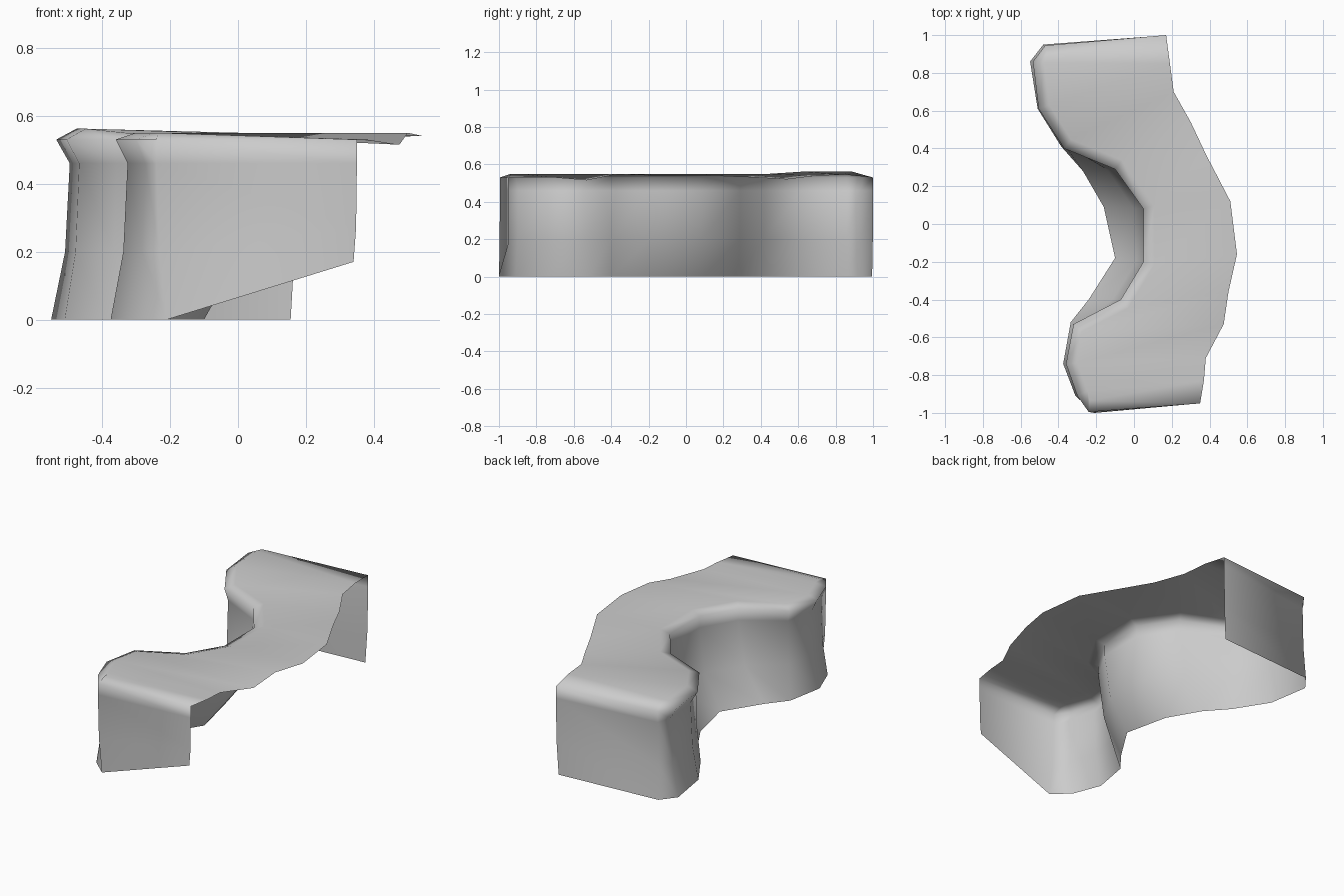
import bpy
import bmesh
from mathutils import Vector

cube = bpy.data.objects.get("Cube")
if cube:
    bpy.data.objects.remove(cube, do_unlink=True)

stone = bpy.data.materials.new("grey_stone")
stone.use_nodes = True
GREY = (0.6, 0.6, 0.6, 1)
stone.diffuse_color = GREY
stone.node_tree.nodes["Principled BSDF"].inputs["Base Color"].default_value = GREY

# Stations along the wall: foot (x, y), lip (x, y), overhang, rear edge (x, y, z)
STATIONS = [
    ((0.34, -0.95), (0.35, -0.95), 0, (0.35, -0.95, 0.53)),
    ((-0.21, -1.0), (-0.24, -0.995), 0, (0.35, -0.95, 0.53)),
    ((-0.31, -0.91), (-0.30, -0.91), 0.03, (0.37, -0.83, 0.53)),
    ((-0.375, -0.74), (-0.36, -0.74), 0.035, (0.38, -0.71, 0.53)),
    ((-0.335, -0.52), (-0.32, -0.53), 0.03, (0.475, -0.53, 0.515)),
    ((-0.24, -0.40), (-0.07, -0.40), 0, (0.50, -0.36, 0.55)),
    ((-0.10, -0.18), (0.05, -0.20), 0, (0.545, -0.16, 0.54)),
    ((-0.16, 0.09), (0.05, 0.08), 0, (0.51, 0.12, 0.54)),
    ((-0.27, 0.28), (-0.10, 0.29), 0, (0.38, 0.37, 0.53)),
    ((-0.385, 0.41), (-0.37, 0.40), 0.02, (0.30, 0.54, 0.52)),
    ((-0.51, 0.61), (-0.505, 0.61), 0.04, (0.21, 0.70, 0.54)),
    ((-0.55, 0.86), (-0.535, 0.86), 0.04, (0.19, 0.85, 0.545)),
    ((-0.48, 0.95), (-0.47, 0.945), 0.01, (0.17, 1.0, 0.53)),
    ((0.155, 0.995), (0.17, 1.0), 0, (0.17, 1.0, 0.53)),
]
LAST = len(STATIONS) - 1


def inward(i):
    """Horizontal direction from the wall into the ledge."""
    a = Vector(STATIONS[max(i - 1, 0)][1])
    b = Vector(STATIONS[min(i + 1, LAST)][1])
    t = (b - a).normalized()
    return Vector((t.y, -t.x))


def column(i):
    """Points from the foot of the wall, over the lip, to the rear edge."""
    foot, lip, over, rear = STATIONS[i]
    foot, lip, rear = Vector(foot), Vector(lip), Vector(rear)
    neck = lip + inward(i) * over
    waist = foot.lerp(neck, 0.75)
    end = i in (0, LAST)
    foot_z = 0.17 if i == 0 else 0
    waist_z = 0.27 if i == 0 else 0.2
    points = [foot.to_3d(), waist.to_3d(), neck.to_3d(), lip.to_3d()]
    for p, z in zip(points, (foot_z, waist_z, 0.46, 0.53)):
        p.z = z
    ridge = (lip + inward(i) * 0.06).to_3d()
    ridge.z = 0.562 if i > LAST - 4 else 0.55
    return points + ([rear, rear] if end else [ridge, rear])


# Ledge: one open sheet skinned through the columns
bm = bmesh.new()
grid = [[bm.verts.new(p) for p in column(i)] for i in range(LAST + 1)]
for left, right in zip(grid, grid[1:]):
    for j in range(len(left) - 1):
        bm.faces.new((left[j], left[j + 1], right[j + 1], right[j]))
bmesh.ops.remove_doubles(bm, verts=bm.verts, dist=0.001)
bmesh.ops.dissolve_degenerate(bm, edges=bm.edges, dist=0.001)
bmesh.ops.recalc_face_normals(bm, faces=bm.faces)
top = max(bm.faces, key=lambda f: abs(f.normal.z) * f.calc_area())
if top.normal.z < 0:
    bmesh.ops.reverse_faces(bm, faces=bm.faces)
for f in bm.faces:
    f.smooth = True

mesh = bpy.data.meshes.new("cliff_ledge")
bm.to_mesh(mesh)
bm.free()
mesh.materials.append(stone)
bpy.context.collection.objects.link(bpy.data.objects.new("cliff_ledge", mesh))
